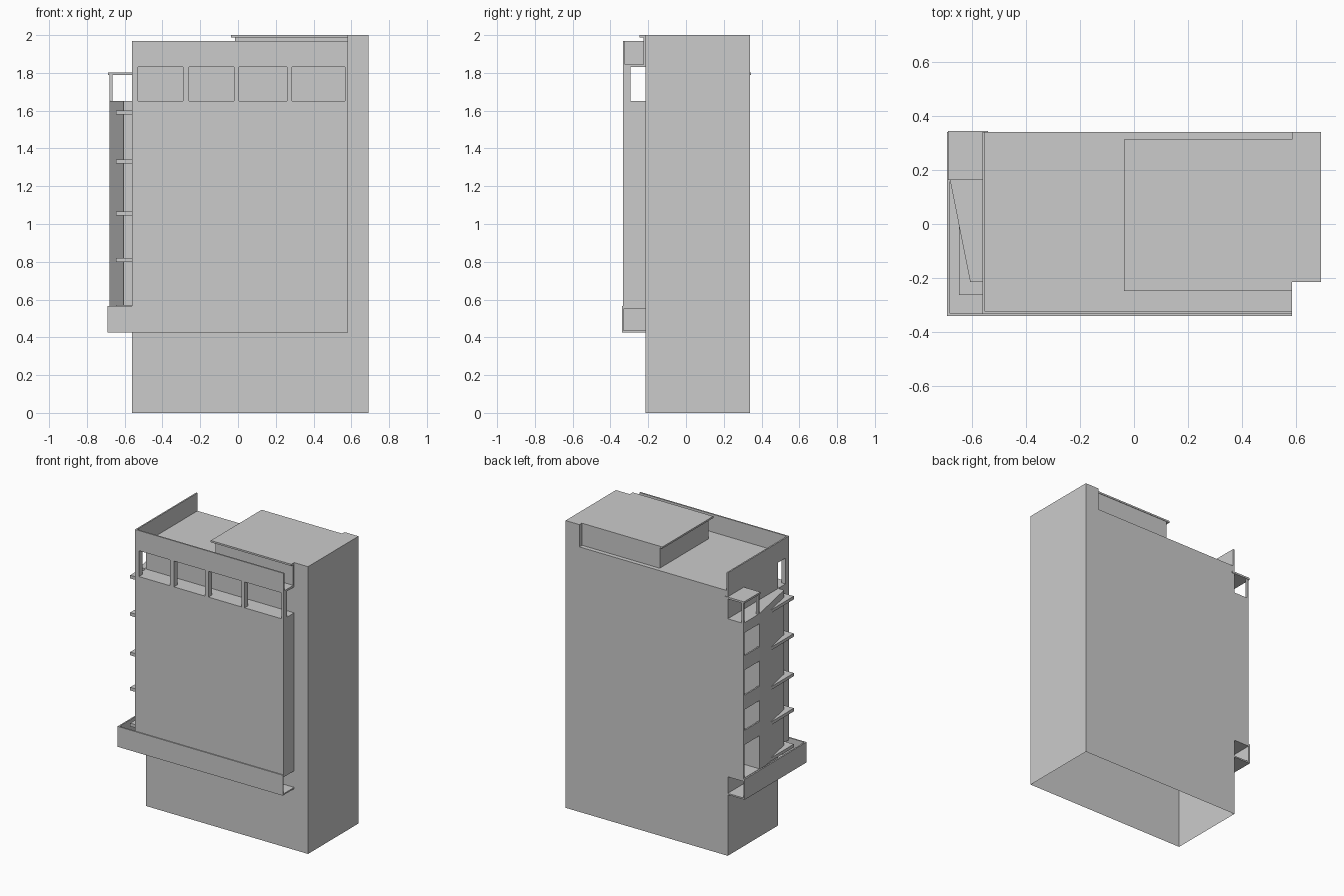
import bpy, bmesh
from mathutils import Vector

if "Cube" in bpy.data.objects:
    bpy.data.objects.remove(bpy.data.objects["Cube"])


def prism(name, pts, lo, hi, axis="z", open_bottom=False):
    """Extrude a 2D outline: (x, y) along z, or (x, z) along y."""
    bm = bmesh.new()
    place = (lambda a, b: (a, b, lo)) if axis == "z" else (lambda a, b: (a, lo, b))
    face = bm.faces.new([bm.verts.new(place(a, b)) for a, b in pts])
    ext = bmesh.ops.extrude_face_region(bm, geom=[face], use_keep_orig=True)
    move = Vector((0, 0, hi - lo)) if axis == "z" else Vector((0, hi - lo, 0))
    bmesh.ops.translate(bm, vec=move, verts=[v for v in ext["geom"] if isinstance(v, bmesh.types.BMVert)])
    bmesh.ops.recalc_face_normals(bm, faces=bm.faces)
    if open_bottom:
        base = [f for f in bm.faces if all(abs(v.co.z) < 1e-5 for v in f.verts)]
        bmesh.ops.delete(bm, geom=base, context="FACES")
    mesh = bpy.data.meshes.new(name)
    bm.to_mesh(mesh)
    bm.free()
    obj = bpy.data.objects.new(name, mesh)
    bpy.context.collection.objects.link(obj)
    return obj


def box(name, x0, x1, y0, y1, z0, z1):
    return prism(name, [(x0, y0), (x1, y0), (x1, y1), (x0, y1)], z0, z1)


LEFT, RIGHT, CORE = -0.56, 0.583, 0.69      # main x lines
FRONT, WALL, BACK = -0.333, -0.215, 0.34    # main y lines
DECK, SILL = 1.845, 1.65

# Tower with taller core at the right, open underneath
prism("tower", [(LEFT, 0), (CORE, 0), (CORE, 2), (RIGHT, 2), (RIGHT, DECK), (LEFT, DECK)],
      WALL, BACK, axis="y", open_bottom=True)

# Projecting front volume and terrace screen above it
box("front_volume", LEFT, RIGHT, FRONT, WALL, 0.55, SILL)
for i, (a, b) in enumerate([(LEFT, -0.53), (-0.29, -0.26), (-0.02, 0.005), (0.26, 0.285), (0.567, RIGHT)]):
    box(f"terrace_post_{i}", a, b, FRONT, -0.295, SILL, 1.83)

# Roof overhang and thin parapet on front and left
box("roof_overhang", LEFT, RIGHT, FRONT, WALL, 1.83, DECK)
t = 0.01
prism("roof_parapet", [(LEFT, BACK), (LEFT, FRONT), (RIGHT, FRONT), (RIGHT, FRONT + t),
                       (LEFT + t, FRONT + t), (LEFT + t, BACK)], DECK, 1.97)

# Penthouse
box("penthouse", -0.015, RIGHT, -0.225, 0.31, DECK, 1.988)
box("penthouse_roof", -0.037, RIGHT, -0.247, 0.313, 1.988, 2.0)

# Low band: floor and upstand wrapping front and left
OX, OY = -0.69, -0.34
prism("band_floor", [(OX, BACK), (OX, OY), (RIGHT, OY), (RIGHT, WALL), (LEFT, WALL), (LEFT, BACK)],
      0.425, 0.435)
prism("band_upstand", [(OX, BACK), (OX, OY), (RIGHT, OY), (RIGHT, OY + t), (OX + t, OY + t), (OX + t, BACK)],
      0.425, 0.567)

# Angled side bay
SIDE, BAY = -0.68, 0.163
prism("angled_bay", [(LEFT, BAY), (SIDE, BAY), (-0.605, WALL), (LEFT, WALL)], 0.55, SILL)

# Rear loggia: end wall, floors and balustrades
box("loggia_end_wall", SIDE, LEFT, BACK - t, BACK, 0.55, SILL)
levels = [0.56, 0.81, 1.055, 1.33, 1.59]
for i, z in enumerate(levels):
    # Side balconies at every level
    box(f"balcony_{i}", -0.647, LEFT, -0.262, 0.0, z - 0.011, z + 0.011)
    box(f"loggia_floor_{i}", SIDE, LEFT, BAY, BACK - t, z - 0.01, z + 0.01)
    if 0 < i < 4:
        box(f"loggia_balustrade_{i}", SIDE, SIDE + t, BAY, BACK - t, z, z + 0.09)
box("loggia_top", SIDE, LEFT, BAY, BACK - t, 1.6, SILL)

# Open canopy above the loggia
box("canopy", -0.687, -0.54, BAY, 0.343, 1.79, 1.803)
for i, y in enumerate((BAY, BACK - 0.015)):
    box(f"canopy_post_{i}", SIDE, SIDE + 0.015, y, y + 0.015, SILL, 1.79)
